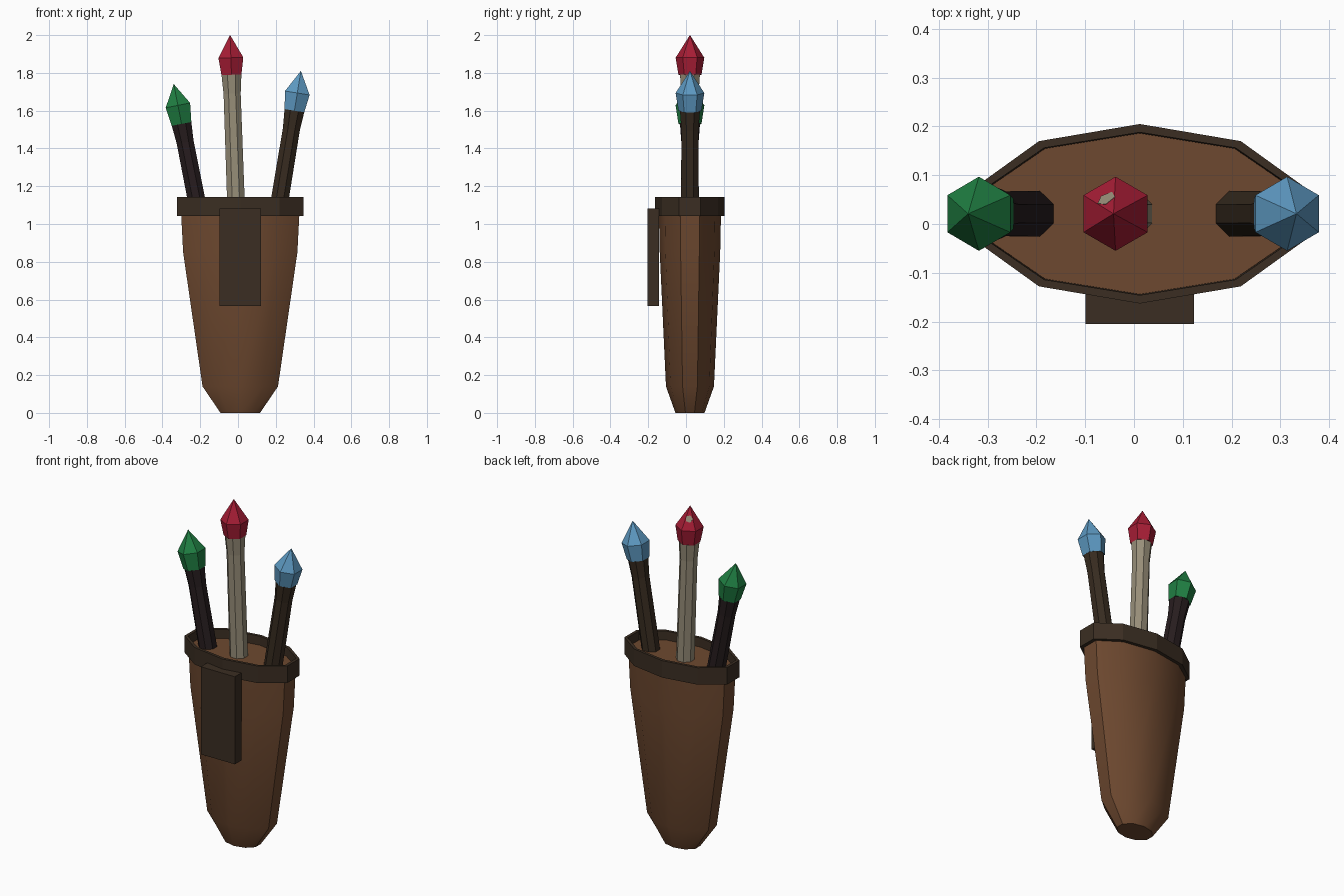
import bpy, math
from mathutils import Vector, Matrix

if "Cube" in bpy.data.objects:
    bpy.data.objects.remove(bpy.data.objects["Cube"], do_unlink=True)

CX, CY = 0.012, 0.021


def material(name, rgb):
    m = bpy.data.materials.new(name)
    m.use_nodes = True
    col = (*rgb, 1)
    m.diffuse_color = col
    bsdf = m.node_tree.nodes["Principled BSDF"]
    bsdf.inputs["Base Color"].default_value = col
    bsdf.inputs["Roughness"].default_value = 0.8
    return m


leather = material("brown leather", (0.155, 0.066, 0.029))
trim = material("dark trim leather", (0.043, 0.027, 0.016))
pale_wood = material("pale wood", (0.31, 0.27, 0.19))
black_wood = material("black wood", (0.02, 0.012, 0.013))
dark_wood = material("dark wood", (0.038, 0.024, 0.014))
red = material("red crystal", (0.38, 0.012, 0.035))
blue = material("blue crystal", (0.11, 0.32, 0.54))
green = material("green crystal", (0.014, 0.21, 0.055))


def loft(name, mat, sides, rings, start=0.0, matrix=None, closed=False):
    """Skin rings of (x radius, y radius, z); closed joins the last ring to the first."""
    verts, faces = [], []
    for rx, ry, z in rings:
        for i in range(sides):
            a = start + math.tau * i / sides
            verts.append((rx * math.cos(a), ry * math.sin(a), z))
    n = len(rings)
    for k in range(n if closed else n - 1):
        lo, hi = k * sides, (k + 1) % n * sides
        for i in range(sides):
            j = (i + 1) % sides
            faces.append((lo + i, lo + j, hi + j, hi + i))
    if not closed:
        faces.append(tuple(reversed(range(sides))))
        faces.append(tuple(range((n - 1) * sides, n * sides)))
    mesh = bpy.data.meshes.new(name)
    mesh.from_pydata(verts, [], faces)
    if matrix:
        mesh.transform(matrix)
    mesh.validate()
    mesh.materials.append(mat)
    obj = bpy.data.objects.new(name, mesh)
    bpy.context.collection.objects.link(obj)
    return obj


# Tapered ten-sided pouch with a recessed top
centre = Matrix.Translation((CX, CY, 0))
quarter = math.pi / 2
pouch = loft("pouch", leather, 10, [
    (0.11, 0.077, 0), (0.21, 0.127, 0.14), (0.318, 0.16, 0.85),
    (0.331, 0.165, 1.09)], quarter, centre)
bpy.ops.object.select_all(action='DESELECT')
pouch.select_set(True)
bpy.context.view_layer.objects.active = pouch
bpy.ops.object.shade_smooth_by_angle(angle=math.radians(30))

# Rim band around the mouth
loft("rim", trim, 10, [
    (0.352, 0.184, 1.042), (0.352, 0.184, 1.142),
    (0.334, 0.167, 1.142), (0.33, 0.163, 1.042)], quarter, centre, True)

# Belt loop plate on the front
bpy.ops.mesh.primitive_cube_add(size=1, location=(CX, -0.174, 0.825))
plate = bpy.context.object
plate.name = "belt_plate"
plate.scale = (0.222, 0.062, 0.516)
plate.data.materials.append(trim)


def wand(name, base, tip, wood, gem, low, high):
    """Flared octagonal stick and faceted crystal, built along the line base to tip."""
    base, tip = Vector(base), Vector(tip)
    axis = (tip - base).normalized()
    length = (tip - base).length
    tilt = math.atan2(axis.x, axis.z)
    frame = Matrix.Translation(base) @ Matrix.Rotation(tilt, 4, 'Y')
    top = length - low - high
    loft(name + "_stick", wood, 8, [
        (0.051, 0.051, 0), (0.049, 0.049, top - 0.1), (0.057, 0.057, top)],
        math.pi / 8, frame)
    loft(name + "_crystal", gem, 6, [
        (0.061, 0.061, top), (0.076, 0.076, top + low),
        (0.0005, 0.0005, length)], quarter, frame)


wand("centre_wand", (-0.005, CY, 0.95), (-0.042, CY, 2.0), pale_wood, red, 0.09, 0.12)
wand("right_wand", (-0.185, CY, 0.95), (-0.34, CY, 1.74), black_wood, green, 0.1, 0.114)
wand("left_wand", (0.192, CY, 0.95), (0.333, CY, 1.81), dark_wood, blue, 0.095, 0.118)

# Chip of the pale stick showing through the red crystal
normal = Vector((-0.438, 0.758, 0.483))
turn = normal.to_track_quat('Z', 'Y').to_matrix().to_4x4()
loft("exposed_chip", pale_wood, 5, [(0.021, 0.021, -0.01), (0.021, 0.021, 0.002)],
     0.0, Matrix.Translation((-0.056, 0.051, 1.936)) @ turn)
